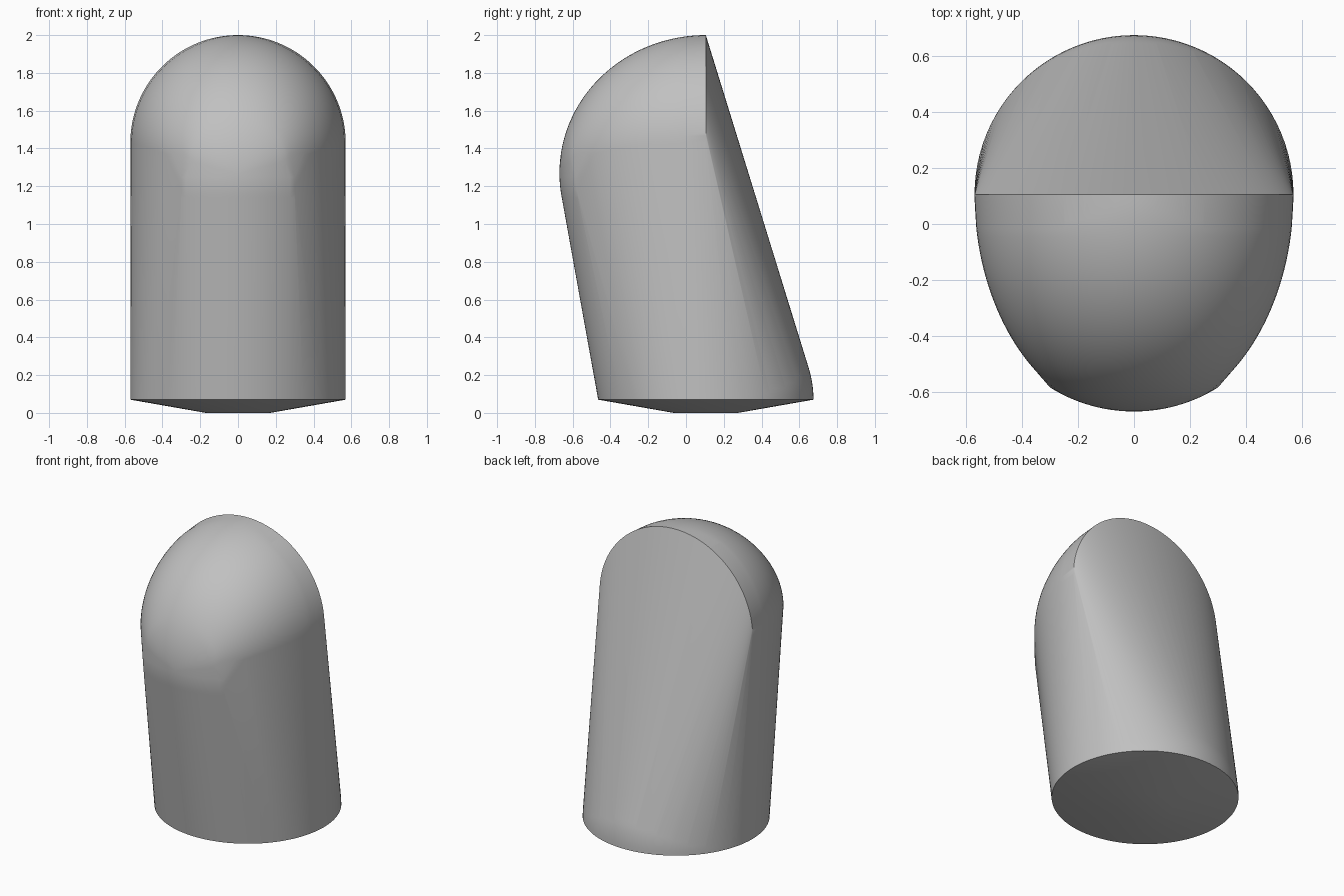
import bpy, bmesh
from math import sin, cos, pi, sqrt

if "Cube" in bpy.data.objects:
    bpy.data.objects.remove(bpy.data.objects["Cube"])

R = 0.57        # body radius
CY = 0.105      # depth of the base centre and of the top back edge
BASE_Z = 0.07   # height of the base rim
points = []


def ring(radius, z, n=96):
    for i in range(n):
        a = 2 * pi * i / n
        points.append((radius * cos(a), CY + radius * sin(a), z))


# base rim and the shallow tapered underside
ring(R, BASE_Z)
ring(0.17, 0.0)

# rounded heel at the lower back
for j in range(1, 11):
    e = j * pi / 60
    for i in range(1, 64):
        a = pi * i / 64
        points.append((R * cos(e) * cos(a), CY + R * cos(e) * sin(a), BASE_Z + R * sin(e)))

# upright arch forming the sharp top back edge
for i in range(97):
    a = pi * i / 96
    points.append((R * cos(a), CY, 2 - R + R * sin(a)))

# front dome: arched cross-sections that narrow towards the front
DEPTH, RISE, MID = 0.775, 0.73, 1.27
N = 40
for k in range(1, N + 1):
    t = k / N * pi / 2
    y = CY - DEPTH * sin(t)
    rise = RISE * cos(t)
    oval = R * sqrt(max(0, 1 - ((CY - y) / 0.80) ** 2))
    nose = sqrt(max(0, R * R - (y + 0.10) ** 2))
    width = min(oval, nose)
    spring = MID + (2 - R - MID) * cos(t)
    for i in range(49):
        a = pi * i / 48
        points.append((width * cos(a), y, spring + (MID + rise - spring) * sin(a)))

# lower front of the dome, running into the leaning front wall
for k in range(1, 7):
    t = k * 0.03
    z = MID - RISE * sin(t)
    y0 = CY - DEPTH * cos(t)
    for i in range(-12, 13):
        x = 0.30 * i / 12
        points.append((x, y0 + R - sqrt(R * R - x * x), z))

# wrap everything in one convex skin
bm = bmesh.new()
for p in points:
    bm.verts.new(p)
bmesh.ops.remove_doubles(bm, verts=bm.verts[:], dist=0.0005)
bmesh.ops.convex_hull(bm, input=bm.verts[:], use_existing_faces=False)
loose = [v for v in bm.verts if not v.link_faces]
bmesh.ops.delete(bm, geom=loose, context='VERTS')
bmesh.ops.recalc_face_normals(bm, faces=bm.faces[:])
mesh = bpy.data.meshes.new("domed_body")
bm.to_mesh(mesh)
bm.free()

body = bpy.data.objects.new("domed_body", mesh)
bpy.context.collection.objects.link(body)
grey = bpy.data.materials.new("plain_grey")
grey.diffuse_color = (0.53, 0.53, 0.53, 1)
grey.use_nodes = True
grey.node_tree.nodes["Principled BSDF"].inputs["Base Color"].default_value = grey.diffuse_color
mesh.materials.append(grey)

bpy.context.view_layer.objects.active = body
body.select_set(True)
bpy.ops.object.shade_smooth_by_angle(angle=pi / 6)
